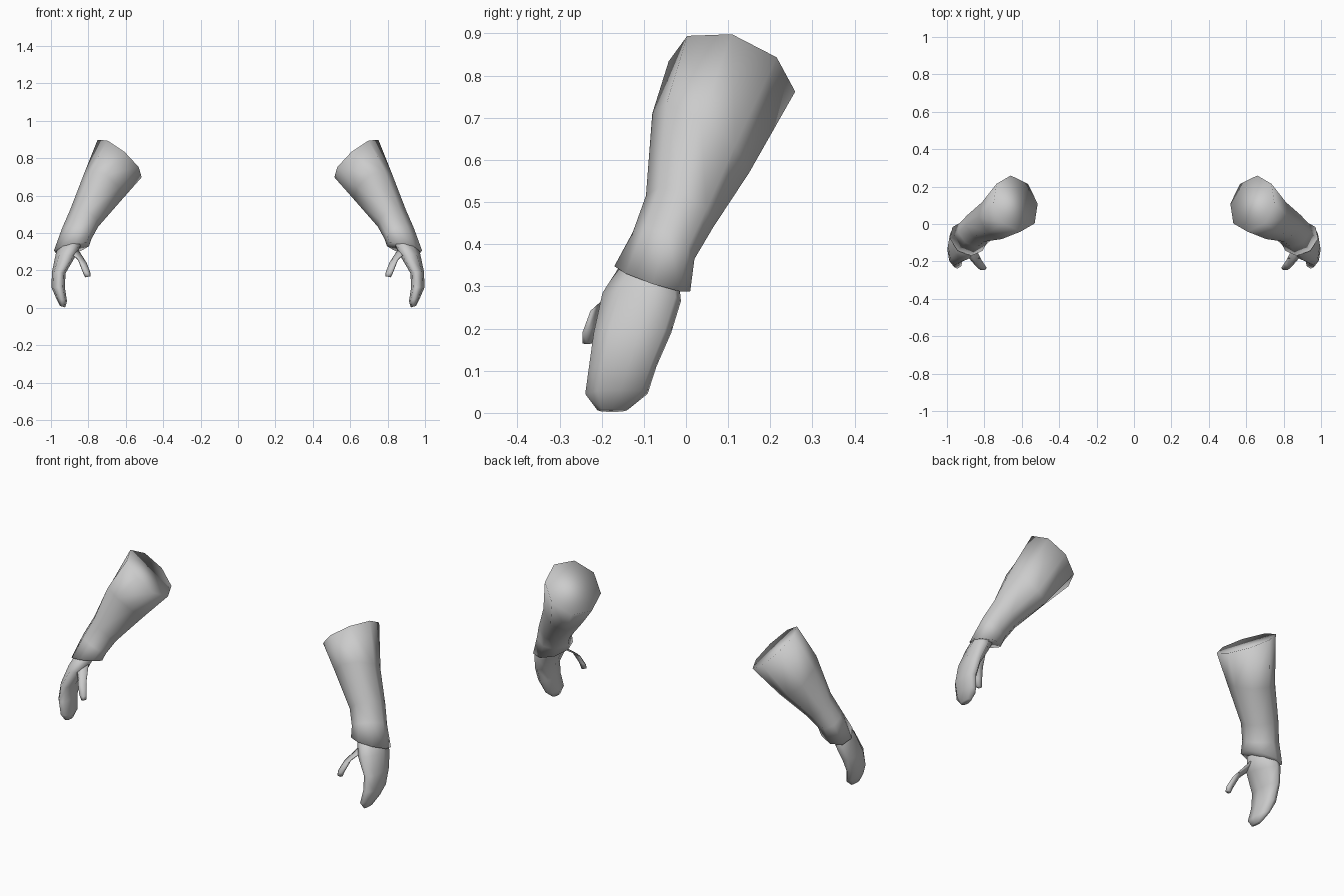
import bpy, bmesh, math
from mathutils import Vector

grey = bpy.data.materials.new("grey")
grey.diffuse_color = (0.6, 0.6, 0.6, 1)


def loft(name, rings, sides=8):
    """Skin a tube through rings of (centre, half axis u, half axis v), mirrored in x."""
    bm = bmesh.new()
    loops = []
    for c, u, v in rings:
        c, u, v = Vector(c), Vector(u), Vector(v)
        angles = [2 * math.pi * i / sides for i in range(sides)]
        loops.append([bm.verts.new(c + math.cos(a) * u + math.sin(a) * v) for a in angles])
    for a, b in zip(loops, loops[1:]):
        for i in range(sides):
            j = (i + 1) % sides
            bm.faces.new((a[i], a[j], b[j], b[i]))
    bm.faces.new(loops[0])
    bm.faces.new(loops[-1])
    bmesh.ops.recalc_face_normals(bm, faces=bm.faces)
    for f in bm.faces:
        f.smooth = True
    me = bpy.data.meshes.new(name)
    bm.to_mesh(me)
    bm.free()
    me.materials.append(grey)
    ob = bpy.data.objects.new(name, me)
    bpy.context.collection.objects.link(ob)
    ob.modifiers.new("mirror", 'MIRROR').use_mirror_merge = False
    return ob


# Flared sleeve from the capped elbow end down to the cuff
loft("sleeve", [
    ((.633, .109, .798), (.118, 0, .100), (.026, .150, -.036)),
    ((.725, .035, .640), (.104, 0, .062), (.020, .115, -.070)),
    ((.823, -.015, .478), (.075, .01, .045), (.020, .080, -.037)),
    ((.862, -.053, .397), (.078, .01, .030), (.020, .073, -.032)),
    ((.890, -.080, .318), (.094, 0, -.012), (.020, .090, -.030)),
])

# Curved mitten-like hand
loft("hand", [
    ((.885, -.075, .370), (.055, .010, .020), (.020, .055, -.020)),
    ((.925, -.105, .275), (.050, .020, .010), (.010, .093, -.010)),
    ((.958, -.127, .190), (.036, .015, .005), (0, .092, 0)),
    ((.962, -.150, .110), (.036, .012, 0), (0, .080, 0)),
    ((.944, -.165, .045), (.030, .010, .010), (0, .074, 0)),
    ((.938, -.175, .006), (.014, 0, .004), (0, .035, 0)),
])

# Thumb reaching forward and inward
loft("thumb", [
    ((.885, -.125, .315), (.035, 0, .010), (0, .040, .020)),
    ((.833, -.205, .250), (.024, 0, .010), (0, .025, .015)),
    ((.812, -.230, .195), (.022, 0, .005), (0, .018, .008)),
    ((.803, -.234, .166), (.015, 0, -.003), (0, .013, 0)),
], 6)
